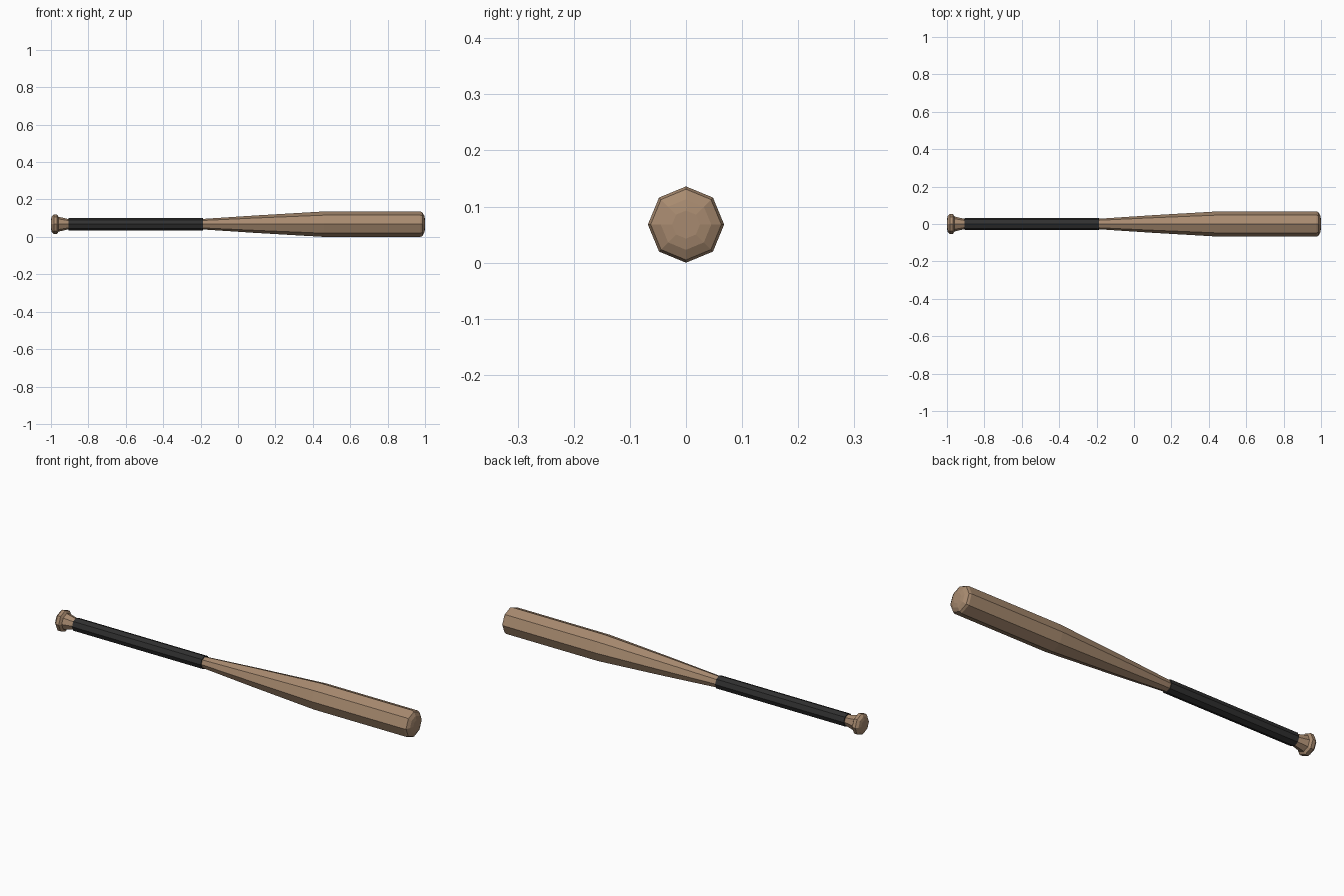
import bpy, bmesh, math

if "Cube" in bpy.data.objects:
    bpy.data.objects.remove(bpy.data.objects["Cube"])

R = 0.068      # barrel radius
SIDES = 8


def material(name, color):
    m = bpy.data.materials.new(name)
    m.diffuse_color = (*color, 1)
    m.use_nodes = True
    m.node_tree.nodes["Principled BSDF"].inputs["Base Color"].default_value = m.diffuse_color
    return m


def lathe(name, profile, mat):
    """Revolve (x, radius) points round the long axis, with flat end caps."""
    bm = bmesh.new()
    rings = []
    for x, r in profile:
        angles = [2 * math.pi * i / SIDES for i in range(SIDES)]
        rings.append([bm.verts.new((x, r * math.cos(a), R + r * math.sin(a))) for a in angles])
    for a, b in zip(rings, rings[1:]):
        for i in range(SIDES):
            j = (i + 1) % SIDES
            bm.faces.new((a[i], a[j], b[j], b[i]))
    bm.faces.new(rings[0])
    bm.faces.new(rings[-1])
    bmesh.ops.recalc_face_normals(bm, faces=bm.faces[:])
    mesh = bpy.data.meshes.new(name)
    bm.to_mesh(mesh)
    bm.free()
    mesh.materials.append(mat)
    obj = bpy.data.objects.new(name, mesh)
    bpy.context.collection.objects.link(obj)
    return obj


wood = material("brown wood", (0.39, 0.255, 0.16))
tape = material("black grip tape", (0.03, 0.03, 0.03))

# Wooden bat: knob, thin handle, taper, barrel and domed tip
lathe("bat_body", [
    (-1.0, 0.025), (-0.996, 0.042), (-0.985, 0.053), (-0.968, 0.053),
    (-0.96, 0.04), (-0.905, 0.027), (-0.19, 0.028), (0.1, 0.047),
    (0.46, R), (0.975, R), (0.986, 0.063), (0.996, 0.045), (1.0, 0.025),
], wood)

# Grip wrapped round the handle
lathe("handle_grip", [(-0.907, 0.033), (-0.186, 0.033)], tape)
